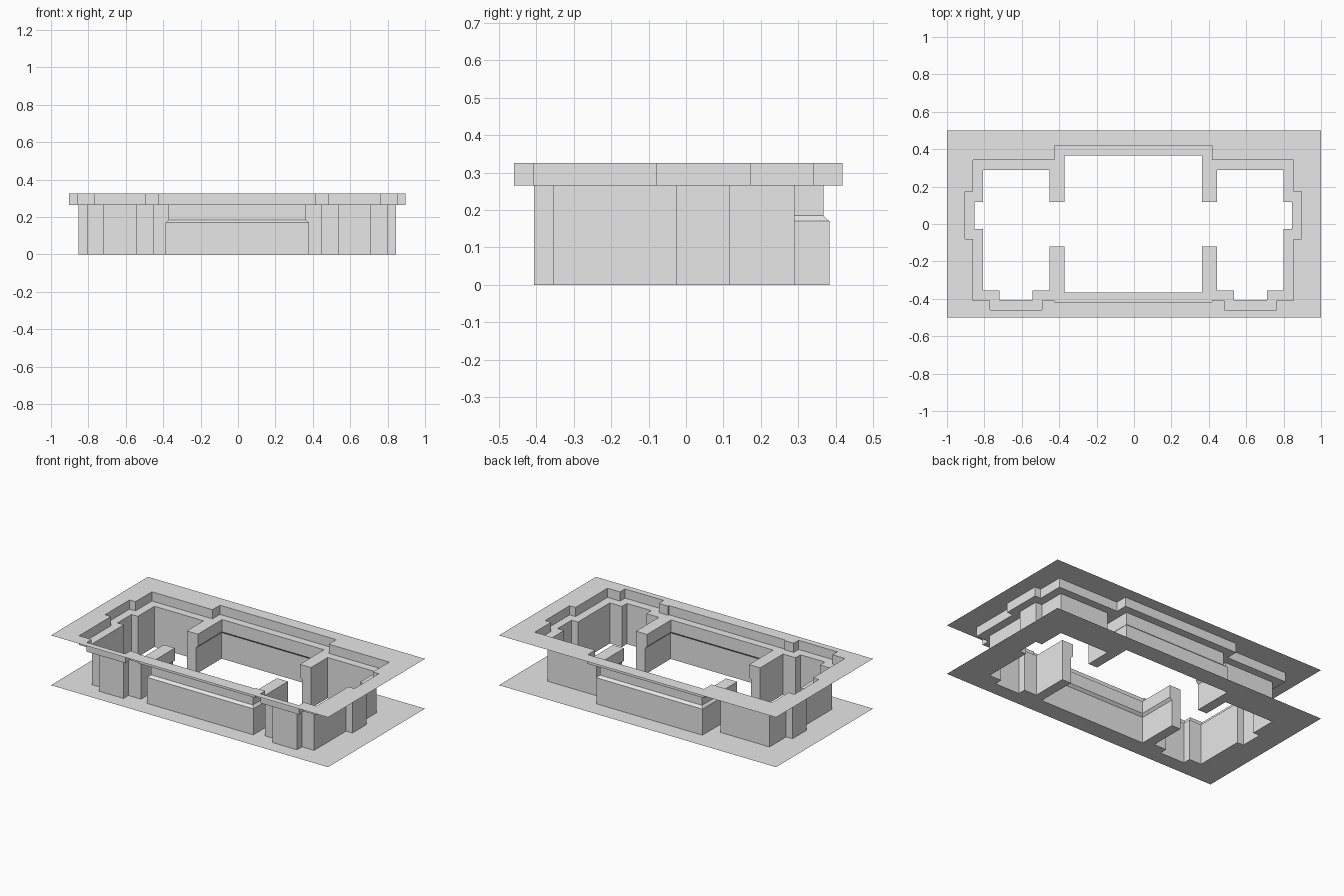
import bpy
import bmesh

if "Cube" in bpy.data.objects:
    bpy.data.objects.remove(bpy.data.objects["Cube"])

CX = -0.004          # mirror axis of the plan
Z_STEP0, Z_STEP1, Z_LEDGE, Z_TOP = 0.17, 0.185, 0.265, 0.325

grey = bpy.data.materials.new("plain grey")
grey.diffuse_color = (0.8, 0.8, 0.8, 1)
grey.use_nodes = True
grey.node_tree.nodes["Principled BSDF"].inputs["Base Color"].default_value = grey.diffuse_color


def mirrored(half):
    """Close a right-hand half outline (back to front) with its mirror image."""
    return ([(CX + x, y) for x, y in half]
            + [(CX - x, y) for x, y in reversed(half)])


def inner_outline(x, y):
    """Plan of the three rooms; x, y are the middle room's half sizes."""
    return mirrored([
        (x, y), (x, 0.118), (0.448, 0.118), (0.448, 0.29), (0.802, 0.29),
        (0.802, 0.118), (0.848, 0.118), (0.848, -0.026), (0.802, -0.026),
        (0.802, -0.355), (0.715, -0.355), (0.715, -0.406), (0.538, -0.406),
        (0.538, -0.355), (0.448, -0.355), (0.448, -0.119), (x, -0.119),
        (x, -y)])


room_low = inner_outline(0.383, 0.383)
room_high = inner_outline(0.368, 0.367)
rim = mirrored([
    (0.42, 0.419), (0.42, 0.342), (0.857, 0.342), (0.857, 0.173),
    (0.90, 0.173), (0.90, -0.08), (0.857, -0.08), (0.857, -0.409),
    (0.766, -0.409), (0.766, -0.46), (0.487, -0.46), (0.487, -0.409),
    (0.42, -0.409), (0.42, -0.418)])
border = [(1, 0.5), (1, -0.5), (-1, -0.5), (-1, 0.5)]


def finish(name, bm):
    me = bpy.data.meshes.new(name)
    bm.to_mesh(me)
    bm.free()
    me.materials.append(grey)
    bpy.context.collection.objects.link(bpy.data.objects.new(name, me))


def walls(name, levels):
    """Upright faces joining outlines at successive heights, facing inward."""
    bm = bmesh.new()
    rings = [[bm.verts.new((x, y, z)) for x, y in pts] for pts, z in levels]
    n = len(rings[0])
    for a, b in zip(rings, rings[1:]):
        for i in range(n):
            j = (i + 1) % n
            # skip the chamfer's zero-width faces and keep the rest
            bm.faces.new((a[i], a[j], b[j], b[i]))
    finish(name, bm)


def sheet(name, outer, hole, z):
    """Flat face between two outlines."""
    bm = bmesh.new()
    edges = []
    for pts in (outer, hole):
        vs = [bm.verts.new((x, y, z)) for x, y in pts]
        edges += [bm.edges.new((vs[i - 1], vs[i])) for i in range(len(vs))]
    bmesh.ops.triangle_fill(bm, use_beauty=True, edges=edges, normal=(0, 0, 1))
    bm.normal_update()
    for f in bm.faces:
        if f.normal.z < 0:
            f.normal_flip()
    finish(name, bm)


# Flat surrounds at the bottom and the top
sheet("bottom_surround", border, room_low, 0)
sheet("top_surround", border, rim, Z_TOP)
# Recessed shelf around the rooms
sheet("ledge", rim, room_high, Z_LEDGE)
# Room walls with a sloped step in the middle room
walls("room_walls", [(room_low, 0), (room_low, Z_STEP0),
                     (room_high, Z_STEP1), (room_high, Z_LEDGE)])
# Short walls from the shelf up to the top surround
walls("rim_walls", [(rim, Z_LEDGE), (rim, Z_TOP)])
